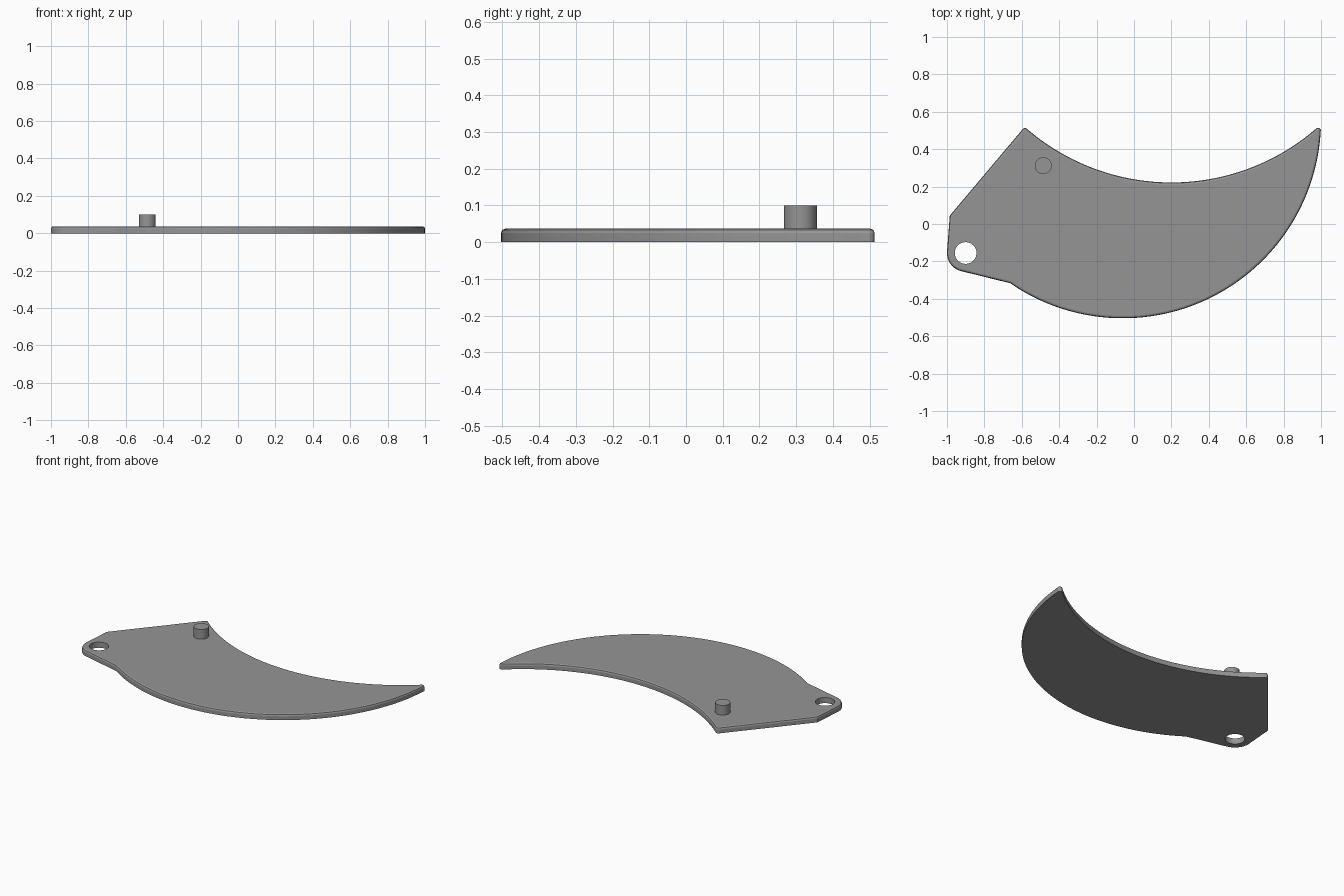
import bpy, bmesh
from math import sin, cos, radians
from mathutils import Vector

cube = bpy.data.objects.get("Cube")
if cube:
    bpy.data.objects.remove(cube, do_unlink=True)

THICK, ROUND = 0.037, 0.012
HOLE = (-0.9, -0.155)

grey = bpy.data.materials.new("grey")
grey.use_nodes = True
COLOUR = (0.3, 0.3, 0.3, 1)
grey.diffuse_color = COLOUR
grey.node_tree.nodes["Principled BSDF"].inputs["Base Color"].default_value = COLOUR


def arc(centre, radius, start, end, steps):
    """Points along a circular arc, angles in degrees."""
    angles = [radians(start + (end - start) * i / steps) for i in range(steps + 1)]
    return [Vector((centre[0] + radius * cos(a), centre[1] + radius * sin(a))) for a in angles]


def inset(points, distance):
    """Move a counter-clockwise outline inwards with mitred corners."""
    result = []
    for i, p in enumerate(points):
        a = (p - points[i - 1]).normalized()
        b = (points[(i + 1) % len(points)] - p).normalized()
        na, nb = Vector((-a.y, a.x)), Vector((-b.y, b.x))
        result.append(p + (na + nb) * distance / (1 + na.dot(nb)))
    return result


def finish(name, bm):
    bmesh.ops.recalc_face_normals(bm, faces=bm.faces[:])
    mesh = bpy.data.meshes.new(name)
    bm.to_mesh(mesh)
    bm.free()
    obj = bpy.data.objects.new(name, mesh)
    bpy.context.collection.objects.link(obj)
    mesh.materials.append(grey)
    bpy.ops.object.select_all(action='DESELECT')
    obj.select_set(True)
    bpy.context.view_layer.objects.active = obj
    bpy.ops.object.shade_smooth_by_angle(angle=radians(20))
    return obj


def add_loop(bm, points, z):
    return [bm.verts.new((p.x, p.y, z)) for p in points]


def bridge(bm, low, high):
    for i in range(len(low)):
        bm.faces.new((low[i - 1], low[i], high[i], high[i - 1]))


def cap(bm, *loops):
    """Fill between an outline and the hole loop inside it."""
    edges = [bm.edges.get((l[i - 1], l[i])) for l in loops for i in range(len(l))]
    bmesh.ops.triangle_fill(bm, edges=edges, use_beauty=True)


# Crescent outline with rounded tips and a lug
outline = arc((-0.06, 0.556), 1.06, -124.6, -3.2, 72)
outline += arc((0.984, 0.498), 0.016, 8, 130.8, 12)
outline += arc((0.2, 1.405), 1.183, -50, -130, 48)
outline += arc((-0.583, 0.497), 0.016, 49.2, 140, 9)
outline += [Vector((-0.985, 0.045))]
outline += arc(HOLE, 0.1, 176, 256, 12)

# Plate with a softened upper rim
bm = bmesh.new()
loops = [add_loop(bm, outline, 0)]
for step in range(3):
    a = radians(45 * step)
    loops.append(add_loop(bm, inset(outline, ROUND * (1 - cos(a))),
                          THICK - ROUND + ROUND * sin(a)))
for low, high in zip(loops, loops[1:]):
    bridge(bm, low, high)

# Pivot hole through the lug
ring = arc(HOLE, 0.058, 0, 360, 40)[:-1]
hole_low, hole_high = add_loop(bm, ring, 0), add_loop(bm, ring, THICK)
bridge(bm, hole_low, hole_high)
cap(bm, loops[0], hole_low)
cap(bm, loops[-1], hole_high)
finish("crescent_plate", bm)

# Upright pin
bm = bmesh.new()
bmesh.ops.create_cone(bm, cap_ends=True, segments=40, radius1=0.045, radius2=0.045, depth=0.07)
bmesh.ops.translate(bm, verts=bm.verts[:], vec=(-0.485, 0.312, 0.065))
finish("pin", bm)
